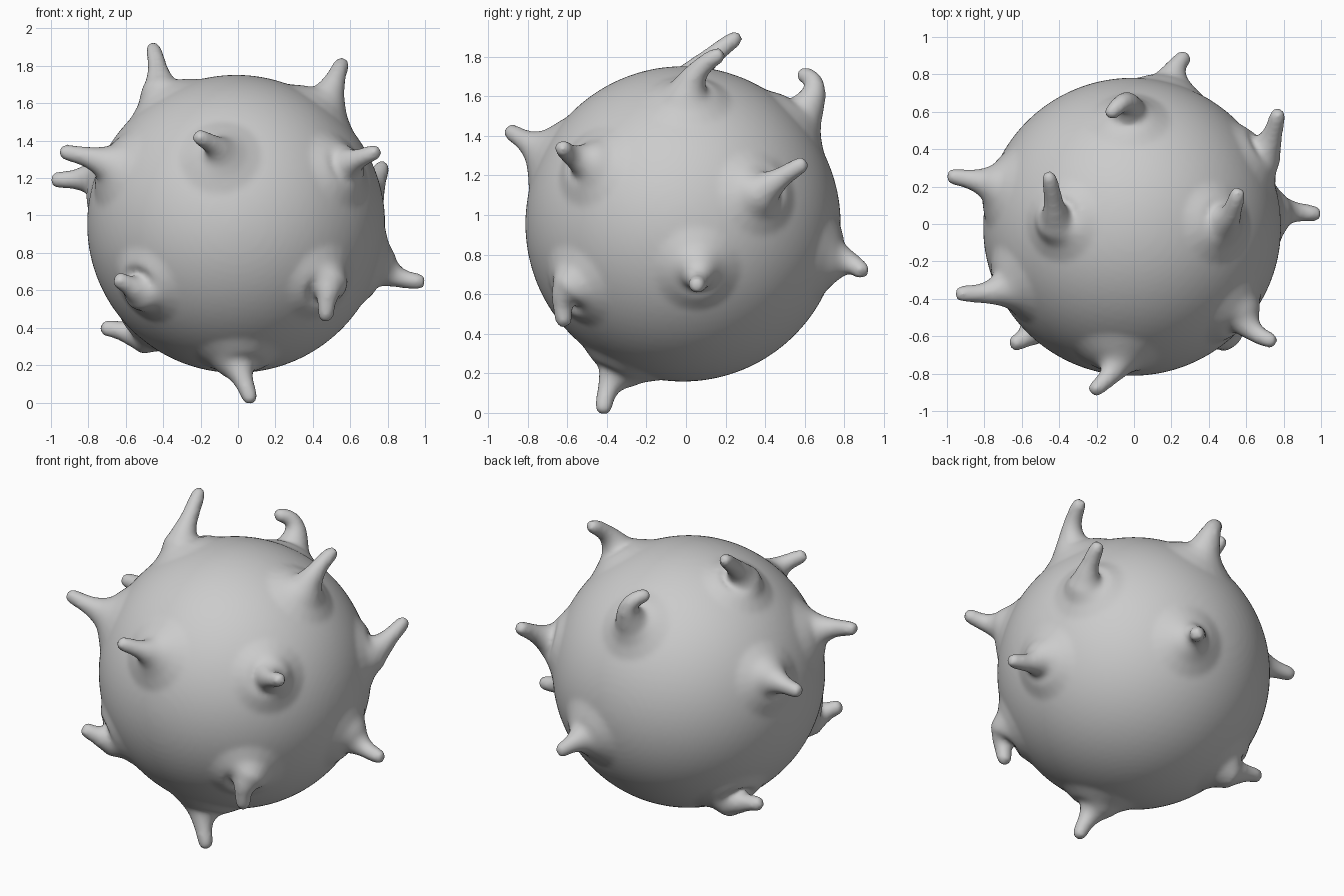
import bpy, bmesh, math
from mathutils import Vector, Matrix

if "Cube" in bpy.data.objects:
    bpy.data.objects.remove(bpy.data.objects["Cube"])

CENTRE = Vector((-0.01, -0.015, 0.955))
RADIUS = 0.797
SIDES = 20

# each spike: point on the body, elbow, tip
SPIKES = [
    ((-.40, .02, 1.65), (-.42, .10, 1.79), (-.46, .275, 1.91)),
    ((.46, .01, 1.60), (.53, .05, 1.76), (.56, .19, 1.82)),
    ((-.03, .58, 1.50), (-.03, .71, 1.70), (-.14, .57, 1.71)),
    ((-.10, -.75, 1.34), (-.12, -.82, 1.38), (-.23, -.90, 1.43)),
    ((.58, -.50, 1.27), (.63, -.60, 1.30), (.76, -.63, 1.35)),
    ((.68, .38, 1.12), (.75, .49, 1.20), (.775, .61, 1.27)),
    ((.75, .06, .72), (.86, .07, .65), (1.0, .05, .645)),
    ((.20, .76, .77), (.22, .86, .76), (.285, .90, .70)),
    ((.46, -.57, .63), (.47, -.64, .56), (.47, -.61, .435)),
    ((.0, -.34, .22), (.03, -.41, .12), (.075, -.42, -.005)),
    ((-.78, .22, 1.20), (-.88, .24, 1.19), (-1.0, .26, 1.19)),
    ((-.70, -.35, 1.28), (-.82, -.38, 1.32), (-.955, -.37, 1.345)),
    ((-.53, -.56, .60), (-.58, -.62, .63), (-.66, -.645, .665)),
    ((-.53, .26, .36), (-.62, .275, .39), (-.735, .27, .40)),
]
# flare at the root: (height over the body surface, radius)
FLARE = [(-.25, .27), (-.075, .30), (-.025, .21), (.015, .145)]
# free part: (position along the bend, radius)
STEM = [(0, .10), (.15, .078), (.3, .064), (.45, .054), (.6, .049),
        (.75, .046), (.88, .043), (.96, .035), (1, .02)]

bm = bmesh.new()


def add_ring(centre, direction, ref, radius):
    u = (ref - direction * ref.dot(direction)).normalized()
    v = direction.cross(u)
    return [bm.verts.new(centre + radius * (u * math.cos(a) + v * math.sin(a)))
            for a in (2 * math.pi * i / SIDES for i in range(SIDES))]


def add_spike(base, elbow, tip):
    base, elbow, tip = Vector(base), Vector(elbow), Vector(tip)
    n = (base - CENTRE).normalized()
    surface = CENTRE + n * RADIUS
    ref = n.orthogonal()
    rings = [add_ring(surface + n * h, n, ref, r) for h, r in FLARE]
    start = surface + n * .045
    for t, r in STEM:
        p = start * (1 - t) ** 2 + elbow * 2 * t * (1 - t) + tip * t * t
        d = (elbow - start) * (1 - t) + (tip - elbow) * t
        d = (d.normalized() + n * max(0, 1 - 3 * t)).normalized()
        rings.append(add_ring(p, d, ref, r))
    for a, b in zip(rings, rings[1:]):
        for i in range(SIDES):
            j = (i + 1) % SIDES
            bm.faces.new((a[i], a[j], b[j], b[i]))
    bm.faces.new(rings[0][::-1])
    bm.faces.new(rings[-1])


# round body
bmesh.ops.create_icosphere(bm, subdivisions=5, radius=RADIUS,
                           matrix=Matrix.Translation(CENTRE))
# curved spikes
for spike in SPIKES:
    add_spike(*spike)

mesh = bpy.data.meshes.new("spiked_ball")
bm.to_mesh(mesh)
bm.free()
ball = bpy.data.objects.new("spiked_ball", mesh)
bpy.context.collection.objects.link(ball)

# fuse everything into one soft skin
remesh = ball.modifiers.new("fuse", 'REMESH')
remesh.mode = 'VOXEL'
remesh.voxel_size = 0.015
remesh.use_smooth_shade = True
smooth = ball.modifiers.new("soften", 'SMOOTH')
smooth.factor = 0.5
smooth.iterations = 10
